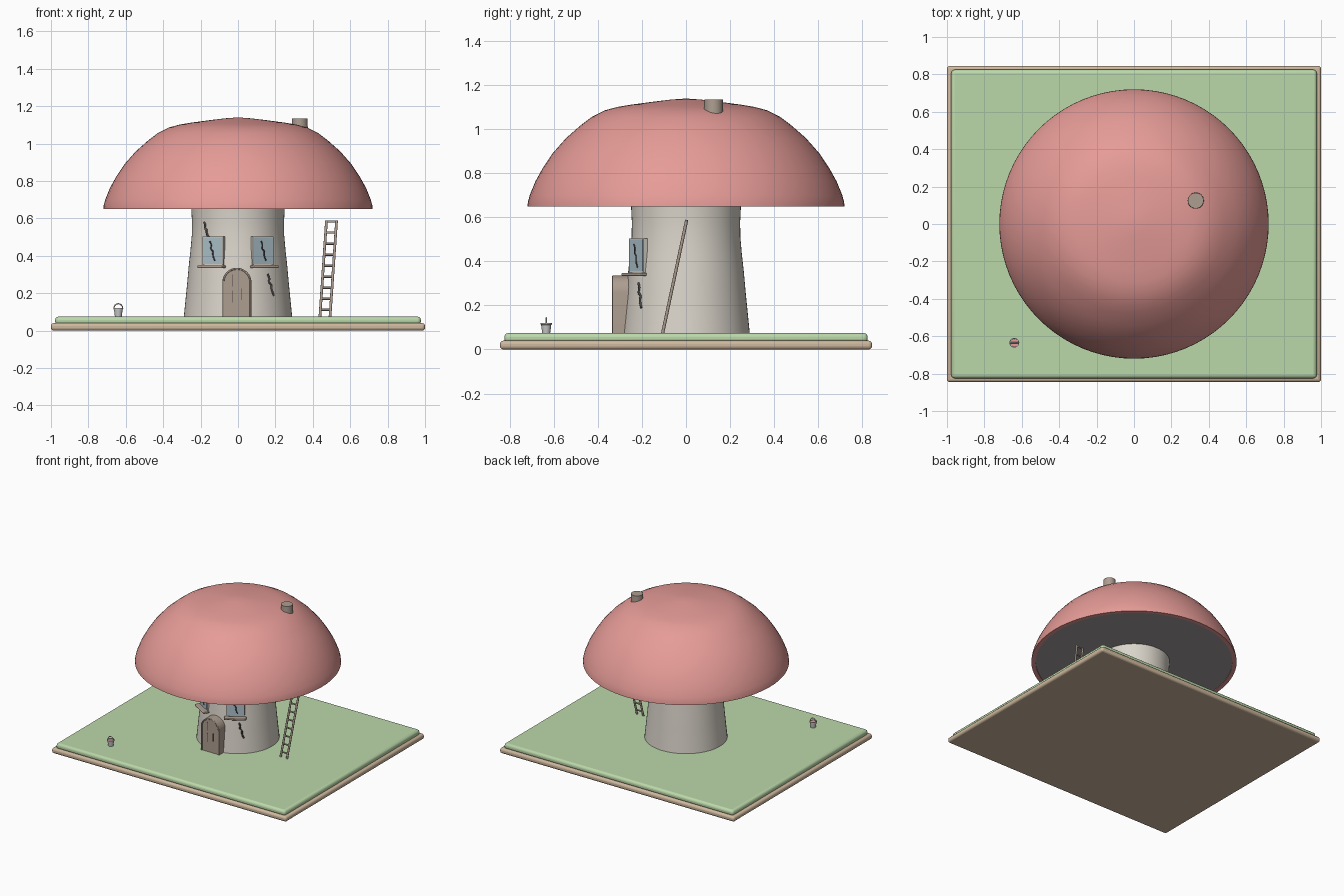
import bpy, bmesh, math
from mathutils import Vector, Matrix

if "Cube" in bpy.data.objects:
    bpy.data.objects.remove(bpy.data.objects["Cube"])

def material(name, rgb):
    m = bpy.data.materials.new(name)
    m.diffuse_color = (*rgb, 1)
    m.use_nodes = True
    m.node_tree.nodes["Principled BSDF"].inputs["Base Color"].default_value = m.diffuse_color
    return m

PINK = material("pink", (0.79, 0.33, 0.31))
GREEN = material("green", (0.50, 0.69, 0.40))
TAN = material("tan", (0.62, 0.48, 0.34))
WOOD = material("wood", (0.42, 0.34, 0.28))
CREAM = material("cream", (0.70, 0.66, 0.59))
GLASS = material("glass", (0.42, 0.54, 0.60))
DARK = material("dark", (0.07, 0.06, 0.06))

def finish(name, bm, mat=None, smooth=40, bevel=0, segments=3, matrix=None):
    bmesh.ops.recalc_face_normals(bm, faces=bm.faces)
    me = bpy.data.meshes.new(name)
    bm.to_mesh(me)
    bm.free()
    ob = bpy.data.objects.new(name, me)
    bpy.context.collection.objects.link(ob)
    if mat:
        me.materials.append(mat)
    if matrix is not None:
        ob.matrix_world = matrix
    if bevel:
        b = ob.modifiers.new("bevel", 'BEVEL')
        b.width, b.segments, b.limit_method = bevel, segments, 'ANGLE'
    bpy.ops.object.select_all(action='DESELECT')
    ob.select_set(True)
    bpy.context.view_layer.objects.active = ob
    bpy.ops.object.shade_smooth_by_angle(angle=math.radians(smooth))
    return ob

def box(name, center, size, mat, bevel=0, matrix=None):
    bm = bmesh.new()
    bmesh.ops.create_cube(bm, size=1, matrix=Matrix.Translation(center) @ Matrix.Diagonal((*size, 1)))
    return finish(name, bm, mat, 40, bevel, 3, matrix)

def lathe(name, profile, mat, steps=64, at=(0, 0, 0)):
    bm = bmesh.new()
    vs = [bm.verts.new((r, 0, z)) for r, z in profile]
    es = [bm.edges.new(p) for p in zip(vs, vs[1:])]
    bmesh.ops.spin(bm, geom=vs + es, cent=(0, 0, 0), axis=(0, 0, 1), angle=math.tau, steps=steps)
    bmesh.ops.remove_doubles(bm, verts=bm.verts, dist=1e-5)
    return finish(name, bm, mat, 40, matrix=Matrix.Translation(at))

def tube(name, points, radius, mat, kind='POLY'):
    cu = bpy.data.curves.new(name, 'CURVE')
    cu.dimensions, cu.bevel_depth, cu.bevel_resolution, cu.use_fill_caps = '3D', radius, 2, True
    sp = cu.splines.new(kind)
    sp.points.add(len(points) - 1)
    for p, co in zip(sp.points, points):
        p.co = (*co, 1)
    if kind == 'NURBS':
        sp.order_u, sp.use_endpoint_u, sp.resolution_u = 3, True, 4
    cu.materials.append(mat)
    ob = bpy.data.objects.new(name, cu)
    bpy.context.collection.objects.link(ob)
    bpy.ops.object.select_all(action='DESELECT')
    ob.select_set(True)
    bpy.context.view_layer.objects.active = ob
    bpy.ops.object.convert(target='MESH')
    bpy.ops.object.shade_smooth_by_angle(angle=math.radians(50))

# Ground slabs with rounded edges
box("base_board", (0, 0, 0.02), (2, 1.69, 0.04), TAN, 0.015)
box("grass_slab", (0, 0, 0.0525), (1.955, 1.65, 0.045), GREEN, 0.018)

# Mushroom stem
STEM = [(0.29, 0.07), (0.282, 0.15), (0.272, 0.25), (0.263, 0.35), (0.254, 0.43), (0.247, 0.51), (0.246, 0.58), (0.25, 0.66)]
lathe("stem", [(0, 0.07)] + STEM + [(0, 0.66)], CREAM)

def stem_radius(z):
    for (r0, z0), (r1, z1) in zip(STEM, STEM[1:]):
        if z0 <= z <= z1:
            return r0 + (r1 - r0) * (z - z0) / (z1 - z0)
    return 0.25

# Cap with a narrow lip, and the grey underside disc
lathe("cap", [(0, 1.14), (0.07, 1.135), (0.16, 1.124), (0.25, 1.112), (0.31, 1.102), (0.37, 1.086), (0.43, 1.055),
              (0.48, 1.017), (0.545, 0.96), (0.605, 0.892), (0.65, 0.825), (0.685, 0.762), (0.71, 0.70), (0.718, 0.67),
              (0.72, 0.65), (0.69, 0.65), (0.69, 0.67), (0.685, 0.70)], PINK, 80)
lathe("cap_underside", [(0, 0.655), (0.692, 0.655), (0.692, 0.662), (0, 0.662)], material("underside", (0.36, 0.34, 0.34)), 80)

# Chimney
lathe("chimney", [(0, 1.04), (0.044, 1.04), (0.042, 1.135), (0, 1.135)], WOOD, 32, (0.33, 0.125, 0))

# Arched door: slab, raised frame, plank gaps
def arch(width, top, bottom, n=20):
    r = width / 2
    return [(-r, bottom)] + [(-r * math.cos(math.pi * i / n), top - r + r * math.sin(math.pi * i / n))
                             for i in range(n + 1)] + [(r, bottom)]

def extrude_door(name, loops, y0, y1, mat, bevel):
    bm = bmesh.new()
    rows = [[bm.verts.new((x - 0.006, y0, z)) for x, z in loop] for loop in loops]
    if len(rows) == 1:
        bm.faces.new(rows[0])
    else:
        a, b = rows
        for i in range(len(a) - 1):
            bm.faces.new((a[i], a[i + 1], b[i + 1], b[i]))
    ext = bmesh.ops.extrude_face_region(bm, geom=bm.faces[:])
    bmesh.ops.translate(bm, verts=[v for v in ext["geom"] if isinstance(v, bmesh.types.BMVert)], vec=(0, y1 - y0, 0))
    finish(name, bm, mat, 40, bevel, 2)

extrude_door("door", [arch(0.14, 0.328, 0.073)], -0.328, -0.23, WOOD, 0)
extrude_door("door_frame", [arch(0.156, 0.336, 0.07), arch(0.136, 0.326, 0.07)], -0.335, -0.23, WOOD, 0.003)
for i, (x, z0, z1) in enumerate([(-0.031, 0.235, 0.30), (-0.031, 0.15, 0.215), (0.017, 0.165, 0.225)]):
    box(f"plank_gap_{i}", (x, -0.328, (z0 + z1) / 2), (0.004, 0.004, z1 - z0), DARK)

# Windows turned around the stem, each with sill and zigzag crack
ZIGZAG = [(-0.016, 0.052), (-0.004, 0.035), (-0.012, 0.012), (0.006, 0.0), (0.001, -0.025), (0.016, -0.052)]
for side, label in ((-1, "left"), (1, "right")):
    turn = Matrix.Rotation(math.radians(31 * side), 4, 'Z')
    box(f"window_frame_{label}", (0, -0.253, 0.427), (0.13, 0.022, 0.155), CREAM, 0.002, turn)
    box(f"window_glass_{label}", (0, -0.261, 0.427), (0.118, 0.010, 0.143), GLASS, 0, turn)
    box(f"window_sill_{label}", (0, -0.275, 0.341), (0.155, 0.045, 0.014), WOOD, 0.005, turn)
    tube(f"window_crack_{label}", [turn @ Vector((x, -0.266, 0.425 + z)) for x, z in ZIGZAG], 0.004, DARK, 'NURBS')

# Cracks lying on the stem wall
def wall_crack(name, angle, z, scale):
    pts = []
    for dx, dz in ZIGZAG:
        zz = z + dz * scale
        r = stem_radius(zz)
        a = math.radians(angle) + dx * 1.1 / r
        pts.append((r * math.sin(a), -r * math.cos(a), zz))
    tube(name, pts, 0.006, DARK, 'NURBS')

wall_crack("wall_crack_low", 40, 0.245, 1.1)
wall_crack("wall_crack_high", -43.5, 0.54, 0.75)

# Leaning ladder
foot, head = Vector((0.465, -0.106, 0.075)), Vector((0.50, 0.003, 0.588))
half = Vector((0.027, 0, 0))
for s, label in ((-1, "left"), (1, "right")):
    tube(f"ladder_rail_{label}", [foot + half * s, head + half * s], 0.0075, WOOD)
for i in range(9):
    p = foot.lerp(head, 0.07 + 0.92 * i / 8)
    tube(f"ladder_rung_{i}", [p - half, p + half], 0.006, WOOD)

# Bucket with pink filling and arched handle
bx, by = -0.64, -0.635
lathe("bucket", [(0, 0.073), (0.018, 0.073), (0.023, 0.112), (0.026, 0.113), (0.026, 0.12), (0.022, 0.12), (0.021, 0.114)],
      None, 24, (bx, by, 0))
lathe("bucket_filling", [(0, 0.113), (0.0225, 0.113), (0.0225, 0.117), (0, 0.117)], PINK, 24, (bx, by, 0))
tube("bucket_handle", [(bx - 0.024 * math.cos(math.pi * i / 12), by, 0.117 + 0.027 * math.sin(math.pi * i / 12))
                       for i in range(13)], 0.003, CREAM)
